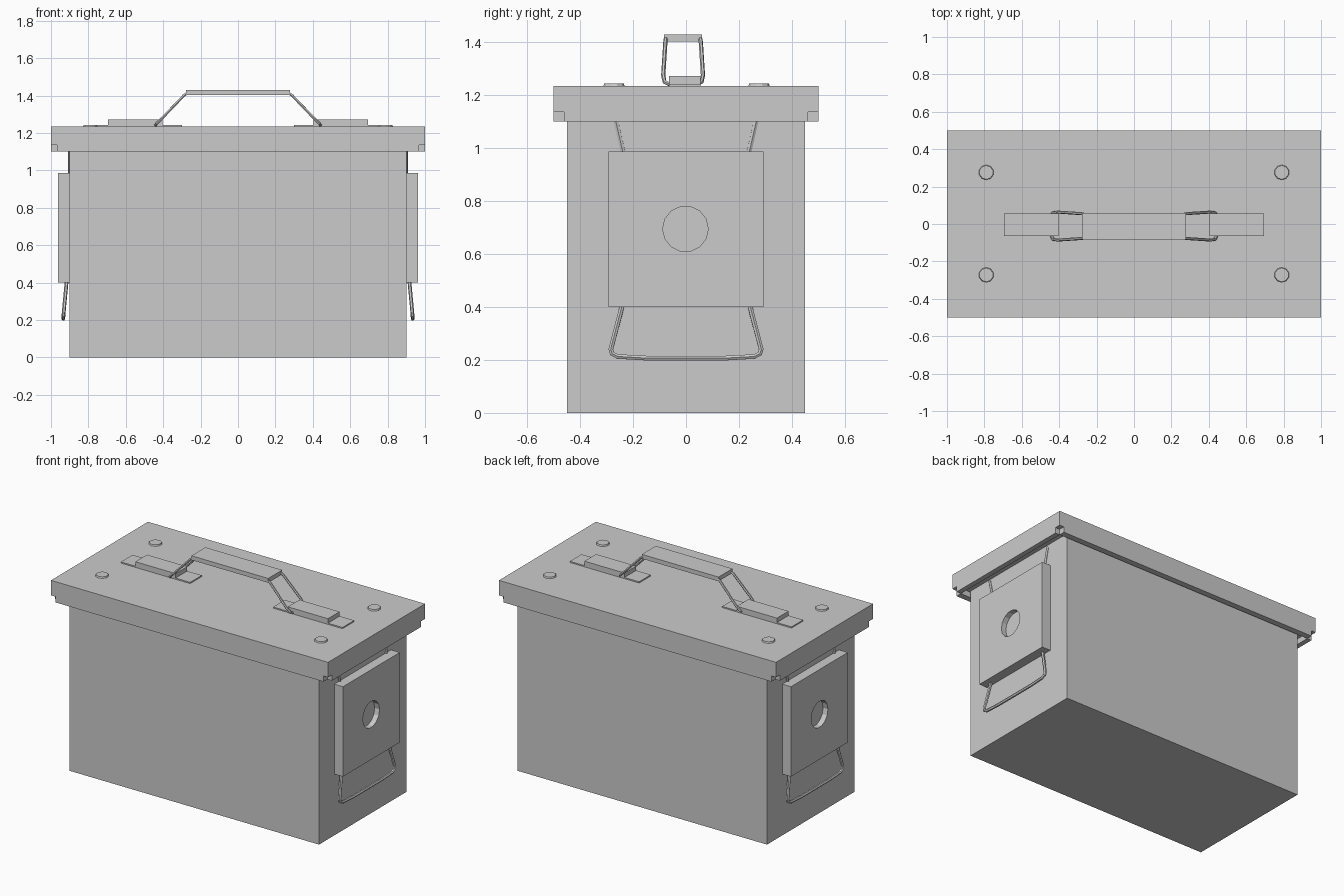
import bpy, bmesh, math
from mathutils import Matrix, Vector

if "Cube" in bpy.data.objects:
    bpy.data.objects.remove(bpy.data.objects["Cube"])


def mesh_object(name, bm):
    bmesh.ops.recalc_face_normals(bm, faces=bm.faces)
    me = bpy.data.meshes.new(name)
    bm.to_mesh(me)
    bm.free()
    ob = bpy.data.objects.new(name, me)
    bpy.context.collection.objects.link(ob)
    return ob


def add_box(bm, lo, hi):
    lo, hi = Vector(lo), Vector(hi)
    m = Matrix.Translation((lo + hi) / 2) @ Matrix.Diagonal((*(hi - lo), 1))
    bmesh.ops.create_cube(bm, size=1, matrix=m)


def box(name, lo, hi):
    bm = bmesh.new()
    add_box(bm, lo, hi)
    return mesh_object(name, bm)


def disc(name, loc, r1, r2, depth, sides, rot=Matrix.Identity(4)):
    bm = bmesh.new()
    bmesh.ops.create_cone(bm, cap_ends=True, segments=sides, radius1=r1, radius2=r2,
                          depth=depth, matrix=Matrix.Translation(loc) @ rot)
    return mesh_object(name, bm)


def wire(name, points, radius):
    cu = bpy.data.curves.new(name, 'CURVE')
    cu.dimensions = '3D'
    cu.bevel_depth = radius
    cu.bevel_resolution = 1
    cu.use_fill_caps = True
    sp = cu.splines.new('POLY')
    sp.points.add(len(points) - 1)
    for p, co in zip(sp.points, points):
        p.co = (*co, 1)
    tmp = bpy.data.objects.new(name + "_path", cu)
    bpy.context.collection.objects.link(tmp)
    bpy.context.view_layer.update()
    me = bpy.data.meshes.new_from_object(
        tmp.evaluated_get(bpy.context.evaluated_depsgraph_get()))
    bpy.data.objects.remove(tmp)
    me.shade_flat()
    ob = bpy.data.objects.new(name, me)
    bpy.context.collection.objects.link(ob)
    return ob


def u_path(half, s, yc):
    """Half of a U-shaped path, mirrored across y = yc and flipped to side s."""
    return ([(s * x, yc - y, z) for x, y, z in half]
            + [(s * x, yc + y, z) for x, y, z in reversed(half)])


# box body
box("body", (-0.9, -0.45, 0), (0.9, 0.45, 1.137))

# lid plate with folded rims, open at the corners
bm = bmesh.new()
add_box(bm, (-1, -0.5, 1.137), (1, 0.5, 1.235))
for s in (-1, 1):
    xs, ys = sorted((s * 0.967, s)), sorted((s * 0.46, s * 0.5))
    add_box(bm, (xs[0], -0.46, 1.1), (xs[1], 0.46, 1.137))
    add_box(bm, (-0.967, ys[0], 1.1), (0.967, ys[1], 1.137))
mesh_object("lid", bm)

# profiles for one side: latch wire, strap, handle wire
latch_half = [(0.898, 0.27, 1.125), (0.9, 0.237, 0.98), (0.915, 0.237, 0.42),
              (0.932, 0.284, 0.24), (0.933, 0.279, 0.224), (0.934, 0.258, 0.213),
              (0.934, 0.15, 0.207)]
strap_profile = [(0.30, 1.235), (0.30, 1.243), (0.405, 1.243), (0.405, 1.272),
                 (0.695, 1.272), (0.695, 1.243), (0.80, 1.243), (0.80, 1.235)]
handle_half = [(0.27, 0.065, 1.414), (0.29, 0.067, 1.4), (0.41, 0.075, 1.275),
               (0.435, 0.07, 1.25), (0.44, 0.055, 1.243)]

for s, side in ((-1, "left"), (1, "right")):
    # latch plate with round recess
    xs = sorted((s * 0.9, s * 0.963))
    plate = box("latch_plate_" + side, (xs[0], -0.293, 0.4), (xs[1], 0.293, 0.987))
    cutter = disc("recess_cutter_" + side, (s * 0.963, -0.002, 0.695), 0.086, 0.086,
                  0.07, 14, Matrix.Rotation(math.pi / 2, 4, 'Y'))
    cutter.hide_render = True
    mod = plate.modifiers.new("recess", 'BOOLEAN')
    mod.operation = 'DIFFERENCE'
    mod.object = cutter
    mod.solver = 'EXACT'
    bpy.context.view_layer.objects.active = plate
    bpy.ops.object.modifier_apply(modifier=mod.name)
    bpy.data.objects.remove(cutter)

    # latch wire loop
    wire("latch_wire_" + side, u_path(latch_half, s, 0), 0.01)

    # strap that holds the handle
    bm = bmesh.new()
    f = bm.faces.new([bm.verts.new((s * x, -0.065, z)) for x, z in strap_profile])
    ext = bmesh.ops.extrude_face_region(bm, geom=[f])["geom"]
    bmesh.ops.translate(bm, vec=(0, 0.12, 0),
                        verts=[v for v in ext if isinstance(v, bmesh.types.BMVert)])
    bm.faces.ensure_lookup_table()
    mesh_object("handle_strap_" + side, bm)

    # handle wire
    wire("handle_wire_" + side, u_path(handle_half, s, -0.011), 0.008)

    # lid rivets
    for y in (-0.272, 0.276):
        disc("lid_rivet", (s * 0.79, y, 1.237), 0.042, 0.037, 0.014, 10)

# handle grip
box("handle_grip", (-0.277, -0.084, 1.402), (0.277, 0.06, 1.43))
